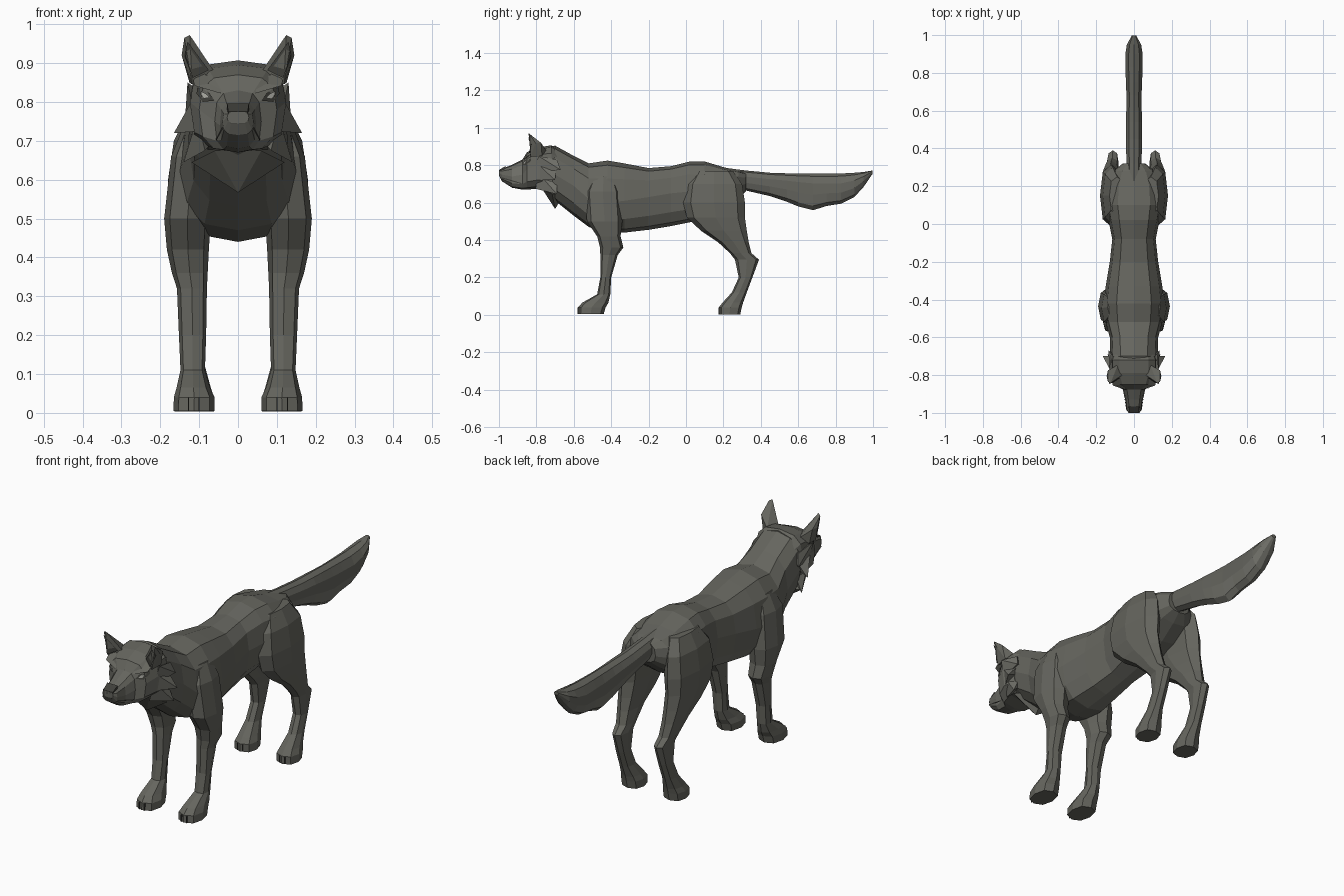
import bpy, bmesh, math
from mathutils import Vector
from mathutils.bvhtree import BVHTree

if "Cube" in bpy.data.objects:
    bpy.data.objects.remove(bpy.data.objects["Cube"])


def material(name, rgb):
    m = bpy.data.materials.new(name)
    m.diffuse_color = (*rgb, 1)
    m.use_nodes = True
    m.node_tree.nodes["Principled BSDF"].inputs["Base Color"].default_value = m.diffuse_color
    return m


GREY = material("grey fur", (0.13, 0.13, 0.112))
LIGHT = material("light fur", (0.17, 0.17, 0.148))
DARK = material("dark skin", (0.05, 0.05, 0.043))
EYE = material("pale eye", (0.42, 0.42, 0.38))


def finish(bm, name, mats=(GREY,), rule=None, fix=True):
    """Turn a bmesh into an object, picking face materials by a rule."""
    if fix:
        bmesh.ops.recalc_face_normals(bm, faces=bm.faces)
    bm.normal_update()
    for f in bm.faces:
        if rule and rule(f.calc_center_median(), f.normal):
            f.material_index = 1
    me = bpy.data.meshes.new(name)
    bm.to_mesh(me)
    bm.free()
    for m in mats:
        me.materials.append(m)
    ob = bpy.data.objects.new(name, me)
    bpy.context.collection.objects.link(ob)
    return ob


def loft(rings):
    """Skin a list of closed point rings and cap both ends."""
    bm = bmesh.new()
    vs = [[bm.verts.new(p) for p in r] for r in rings]
    n = len(vs[0])
    for a, b in zip(vs, vs[1:]):
        for i in range(n):
            j = (i + 1) % n
            bm.faces.new((a[i], a[j], b[j], b[i]))
    bm.faces.new(vs[0])
    bm.faces.new(vs[-1])
    bmesh.ops.recalc_face_normals(bm, faces=bm.faces)
    return bm


def power(v, p):
    return math.copysign(abs(v) ** p, v) if abs(v) > 1e-6 else 0.0


def upright(y, top, low, mid, w, n=12, p=0.8):
    """Cross-section across the body at y, widest at height mid."""
    pts = []
    for i in range(n):
        a = math.tau * i / n
        c = power(math.cos(a), p)
        h = top - mid if c > 0 else mid - low
        pts.append((w * power(math.sin(a), p), y, mid + h * c))
    return pts


def level(z, y0, y1, x0, x1, side, n=8):
    """Horizontal cross-section of a leg."""
    return [(side * ((x0 + x1) / 2 + (x1 - x0) / 2 * power(math.sin(math.tau * i / n), 0.8)),
             (y0 + y1) / 2 - (y1 - y0) / 2 * power(math.cos(math.tau * i / n), 0.8), z)
            for i in range(n)]


def hull(points, name, mats=(GREY,), rule=None):
    bm = bmesh.new()
    for p in points:
        bm.verts.new(p)
    bmesh.ops.convex_hull(bm, input=bm.verts)
    return finish(bm, name, mats, rule)


# Neck, chest, waist and rump
torso = [(-.77, .885, .67, .78, .10), (-.70, .905, .61, .75, .125), (-.60, .85, .53, .69, .128),
         (-.52, .81, .47, .62, .15), (-.42, .825, .44, .60, .16), (-.33, .81, .44, .61, .15),
         (-.20, .785, .455, .63, .128), (-.08, .795, .475, .65, .115), (.02, .82, .495, .66, .135),
         (.10, .82, .52, .66, .15), (.20, .79, .56, .68, .14), (.28, .772, .62, .69, .11),
         (.32, .76, .66, .70, .06)]
finish(loft([upright(*r) for r in torso]), "torso", (GREY, LIGHT),
       lambda c, n: c.z < .57 and -.35 < c.y < .08)

# Head with muzzle
skull = [(-1.0, .775, .745, .76, .028), (-.985, .78, .715, .75, .04), (-.93, .803, .68, .74, .047),
         (-.875, .83, .67, .75, .06), (-.85, .87, .67, .78, .10), (-.79, .895, .675, .80, .124),
         (-.72, .907, .66, .79, .125), (-.66, .87, .62, .76, .10)]
head_bm = loft([upright(*r, p=.68) for r in skull])
tree = BVHTree.FromBMesh(head_bm)
finish(head_bm, "head", (GREY, LIGHT), lambda c, n: c.z < .79 and -.95 < c.y < -.74 and abs(n.x) > .3)

# Nose
hull([(sx * w, y, z) for sx in (-1, 1) for w, y, z in
      ((.025, -1.0, .775), (.02, -1.0, .745), (.028, -.965, .796), (.03, -.97, .75))],
     "nose", (DARK,))

# Mouth line on both sides of the muzzle
for side, tag in ((1, "right"), (-1, "left")):
    bm = bmesh.new()
    corners = []
    for y, z in ((-.985, .73), (-.88, .70), (-.88, .705), (-.985, .736)):
        hit = tree.ray_cast(Vector((side * .5, y, z)), Vector((-side, 0, 0)))[0]
        if hit:
            corners.append(bm.verts.new(hit + Vector((side * .003, 0, 0))))
    if len(corners) > 2:
        bm.faces.new(corners if side > 0 else corners[::-1])
    finish(bm, tag + "_mouth_line", (DARK,), fix=False)

    # Slanted eye with a dark rim, laid on the face
    for label, mat, grow, lift in (("eye_rim", DARK, 1.0, .004), ("eye", EYE, .5, .007)):
        bm = bmesh.new()
        ring = []
        for dx, dz in ((-.022, -.014), (.008, -.017), (.022, .004), (.02, .02), (-.008, .006)):
            start = Vector((side * (.081 + dx * grow), -1.3, .817 + dz * grow))
            hit, nor = tree.ray_cast(start, Vector((0, 1, 0)))[:2]
            ring.append(bm.verts.new(hit + nor * lift))
        bm.faces.new(ring if side > 0 else ring[::-1])
        finish(bm, tag + "_" + label, (mat,), fix=False)

    # Brow ridge
    hull([(side * x, y, z) for x, y, z in
          ((.045, -.878, .822), (.05, -.85, .85), (.115, -.835, .855), (.10, -.80, .88),
           (.112, -.855, .842))], tag + "_brow")

    # Ear: hollow front panel in dark skin
    hull([(side * x, y, z) for x, y, z in
          ((.062, -.80, .88), (.118, -.83, .845), (.125, -.77, .85), (.085, -.745, .875),
           (.145, -.805, .92), (.138, -.775, .92), (.138, -.835, .965), (.124, -.842, .972))],
         tag + "_ear")
    panel = [(.075, -.812, .882), (.116, -.839, .862), (.137, -.823, .918), (.13, -.845, .955)]
    bm = bmesh.new()
    vs = [bm.verts.new((side * x, y - .003, z)) for x, y, z in panel]
    bm.faces.new(vs if side > 0 else vs[::-1])
    finish(bm, tag + "_inner_ear", (DARK,), fix=False)

    # Cheek fur in pointed tufts
    tufts = [((.095, -.775, .77), (.165, -.70, .72)), ((.085, -.77, .72), (.14, -.69, .645)),
             ((.11, -.77, .81), (.135, -.67, .775))]
    for k, (base, tip) in enumerate(tufts):
        bx, by, bz = base
        hull([(side * x, y, z) for x, y, z in
              (tip, (bx + .02, by - .02, bz + .04), (bx, by - .035, bz - .045),
               (bx - .04, by + .06, bz), (bx + .01, by + .08, bz + .02))],
             f"{tag}_cheek_tuft_{k + 1}", (LIGHT,))

    # Front leg with shoulder, elbow and paw: z, back and front y, inner and outer x
    front = [(.74, -.50, -.38, .05, .14), (.66, -.54, -.35, .06, .172), (.50, -.53, -.34, .07, .19),
             (.42, -.475, -.35, .075, .183), (.36, -.46, -.335, .078, .17),
             (.32, -.458, -.365, .08, .157), (.20, -.458, -.40, .082, .152),
             (.11, -.475, -.405, .085, .148), (.065, -.555, -.415, .072, .158),
             (.04, -.578, -.43, .06, .165), (.005, -.58, -.44, .06, .166)]
    finish(loft([level(*r, side) for r in front]), tag + "_front_leg")

    # Hind leg with thigh, hock and paw
    hind = [(.77, .05, .25, .05, .13), (.70, .00, .30, .06, .165), (.60, -.015, .315, .06, .18),
            (.52, .005, .315, .07, .178), (.45, .08, .325, .075, .17), (.39, .17, .335, .08, .16),
            (.33, .235, .35, .08, .15), (.295, .262, .39, .082, .142), (.20, .282, .355, .085, .142),
            (.12, .245, .325, .085, .145), (.065, .195, .305, .07, .155),
            (.04, .175, .298, .062, .163), (.003, .175, .29, .062, .163)]
    finish(loft([level(*r, side) for r in hind]), tag + "_hind_leg")

    # Toes: dividing grooves laid on the paws
    for label, y in (("front", -.581), ("hind", .174)):
        for k, x in enumerate((.10, .127)):
            hull([(side * (x + dx), y + dy, z) for dx in (-.0015, .0015)
                  for dy, z in ((.0, .006), (.0, .038), (.01, .006), (.01, .04))],
                 f"{tag}_{label}_toe_line_{k + 1}", (DARK,))

# Throat fur pointing down over the chest
hull([(0, -.70, .567), (-.12, -.715, .645), (.12, -.715, .645), (-.06, -.77, .675),
      (.06, -.77, .675), (0, -.64, .66)], "throat_tuft")

# Bushy tail with a ragged lower edge
brush = [(.22, .785, .70, .74, .04), (.32, .772, .665, .725, .042), (.45, .76, .635, .71, .045),
         (.54, .757, .605, .70, .045), (.60, .756, .58, .69, .043), (.68, .755, .56, .68, .042),
         (.75, .755, .582, .68, .045), (.83, .756, .595, .68, .048), (.90, .76, .63, .70, .048),
         (.95, .764, .685, .73, .04), (.998, .772, .755, .765, .012)]
finish(loft([upright(*r, n=10, p=1.0) for r in brush]), "tail", (GREY, LIGHT),
       lambda c, n: n.z < -.1)
